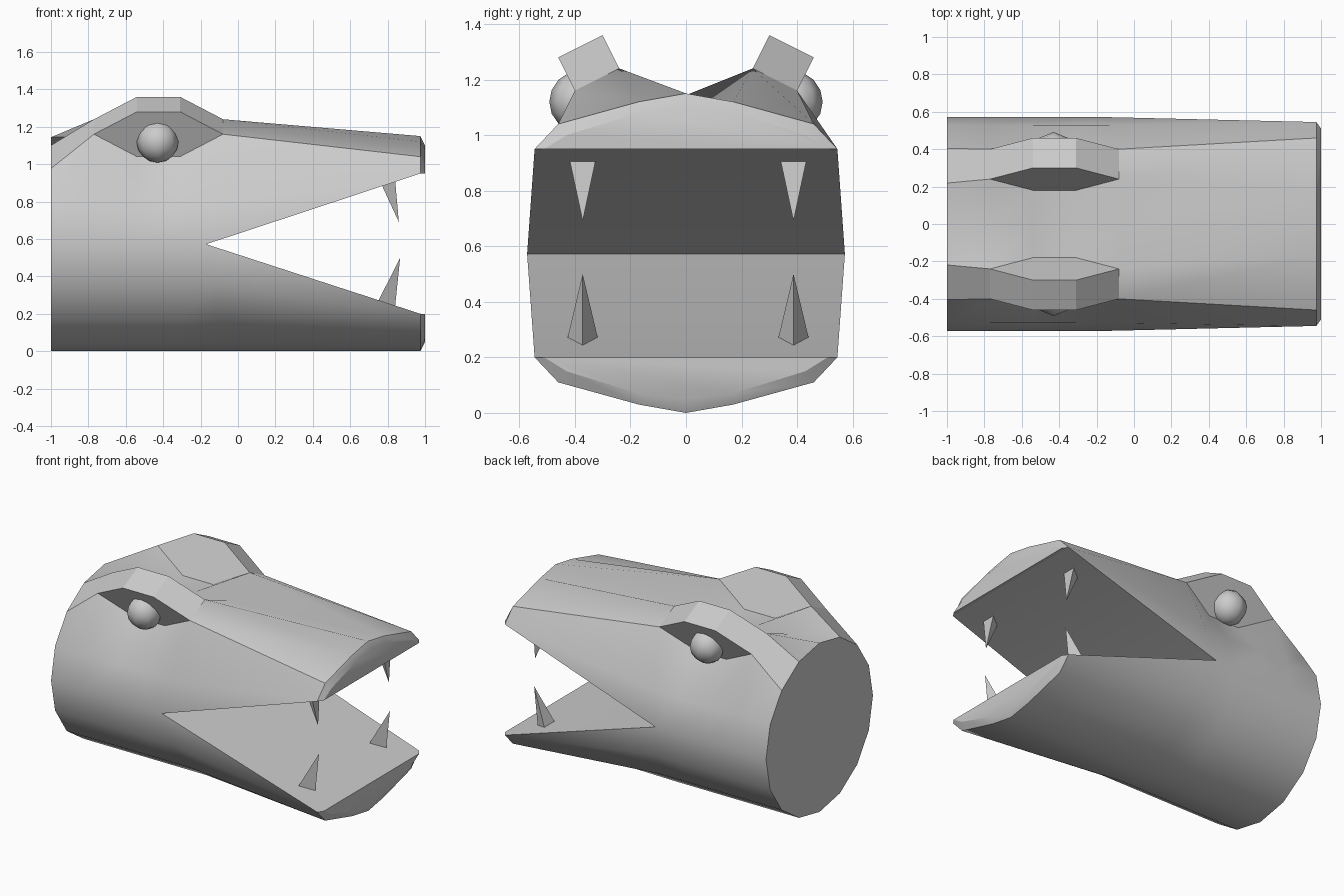
import bpy, bmesh, math

if "Cube" in bpy.data.objects:
    bpy.data.objects.remove(bpy.data.objects["Cube"])

def make_object(name, verts, faces, smooth=False):
    mesh = bpy.data.meshes.new(name)
    mesh.from_pydata(verts, [], faces)
    bm = bmesh.new()
    bm.from_mesh(mesh)
    bmesh.ops.recalc_face_normals(bm, faces=bm.faces)
    bm.to_mesh(mesh)
    bm.free()
    ob = bpy.data.objects.new(name, mesh)
    bpy.context.collection.objects.link(ob)
    if smooth:
        smooth_object(ob)
    return ob

def smooth_object(ob):
    bpy.ops.object.select_all(action='DESELECT')
    ob.select_set(True)
    bpy.context.view_layer.objects.active = ob
    bpy.ops.object.shade_smooth_by_angle(angle=math.radians(30))

# Head: 16-sided rings, each given as a half profile from top to bottom
R = 0.572
circle = [(R * math.sin(i * math.pi / 8), R + R * math.cos(i * math.pi / 8)) for i in range(9)]

def half(x, inner=None, outer=None):
    p = [(x, y, z) for y, z in circle]
    if inner:
        p[1], p[2] = (x, *inner), (x, *outer)
    return p

low, high = ((0.18, 1.12), (0.34, 1.04)), ((0.24, 1.24), (0.40, 1.16))
hinge = half(-0.08, *high)
for i, x in ((3, -0.13), (4, -0.17), (5, -0.13)):
    hinge[i] = (x, *circle[i])

def snout(x, upper):
    # Lower jaw edge mirrors the upper one around the mouth line
    return ([(x, y, z) for y, z in upper] + [hinge[4]]
            + [(x, y, 1.15 - z) for y, z in reversed(upper)])

lip = snout(0.975, [(0, 1.15), (0.17, 1.12), (0.46, 1.04), (0.545, 0.95)])
tip = snout(1.0, [(0, 1.10), (0.17, 1.08), (0.43, 1.00), (0.51, 0.95)])
rings = [half(-1), half(-0.77, *high), half(-0.54, *low), half(-0.31, *low), hinge, lip, tip]

verts, faces = [], []
for ring in rings:
    verts += ring + [(x, -y, z) for x, y, z in reversed(ring[1:8])]

def vid(r, i):
    i %= 16
    if i in (4, 12) and r > 4:
        r = 4                      # mouth corners are shared
    return r * 16 + i

for r in range(6):
    for i in range(16):
        if 0 < r < 4 and i in (1, 14):
            continue               # opening filled by the brow
        if r == 5 and i in (3, 4, 11, 12):
            continue               # mouth opening
        f = [vid(r, i), vid(r, i + 1), vid(r + 1, i + 1), vid(r + 1, i)]
        faces.append(list(dict.fromkeys(f)))
faces.append([vid(0, i) for i in range(16)])
for a, b in ((3, 13), (5, 11)):
    faces.append([vid(4, 4), vid(4, 12), vid(5, b), vid(5, a)])   # palate and floor
    faces.append([vid(5, a), vid(5, b), vid(6, b), vid(6, a)])    # flat lip
faces.append([vid(6, i) for i in range(-3, 4)])
faces.append([vid(6, i) for i in range(5, 12)])
# Spare slots of the shared corners are removed
head = make_object("head", verts, faces, True)
bm = bmesh.new()
bm.from_mesh(head.data)
bmesh.ops.delete(bm, geom=[v for v in bm.verts if not v.link_faces], context='VERTS')
bm.to_mesh(head.data)
bm.free()

# Brows: tilted hexagonal blocks; eyes: low-poly balls in their outer faces
hexagon = [(-0.77, 0), (-0.54, 1), (-0.31, 1), (-0.08, 0), (-0.31, -1), (-0.54, -1)]
for s, side in ((1, "left"), (-1, "right")):
    pts = [(x, s * (y + 0.06 * k), z + 0.12 * k)
           for y, z in ((0.24, 1.24), (0.40, 1.16)) for x, k in hexagon]
    sides = [[i, (i + 1) % 6, (i + 1) % 6 + 6, i + 6] for i in range(6)]
    make_object("brow_" + side, pts, sides + [list(range(6)), list(range(6, 12))])
    bpy.ops.mesh.primitive_uv_sphere_add(segments=8, ring_count=8, radius=0.112,
                                         location=(-0.43, s * 0.38, 1.12))
    eye = bpy.context.object
    eye.name = "eye_" + side
    bpy.ops.object.shade_smooth()

# Fangs: three-sided spikes
for y, side in ((0.387, "left"), (-0.372, "right")):
    upper = [(0.84, y - 0.048, 0.915), (0.84, y + 0.048, 0.915), (0.77, y, 0.885), (0.86, y, 0.69)]
    lower = [(0.75, y - 0.055, 0.268), (0.75, y + 0.055, 0.268), (0.84, y, 0.24), (0.867, y, 0.50)]
    for name, pts in (("upper", upper), ("lower", lower)):
        make_object(f"{name}_fang_{side}", pts, [(0, 1, 2), (0, 1, 3), (1, 2, 3), (2, 0, 3)])
